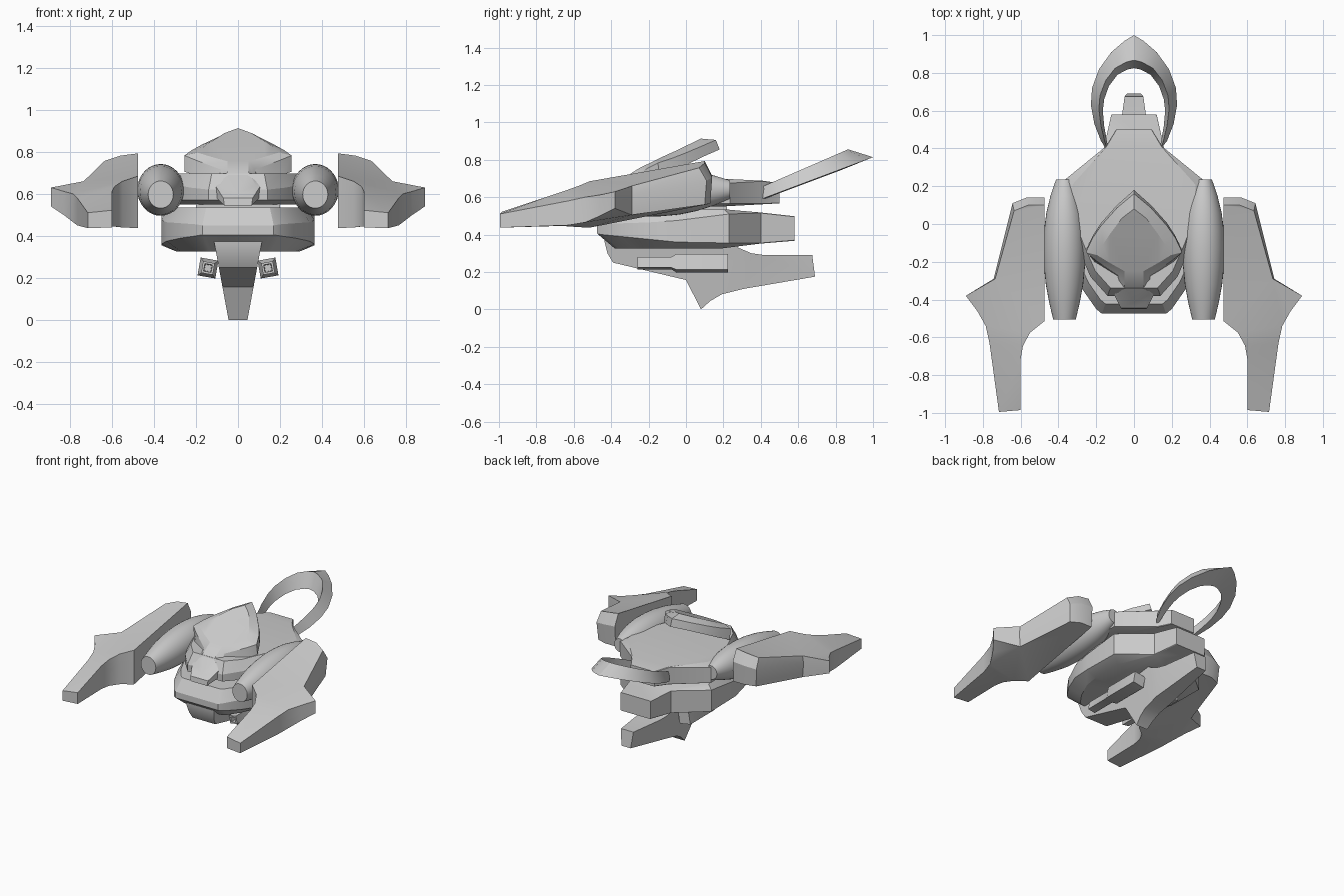
import bpy, bmesh, math

cube = bpy.data.objects.get("Cube")
if cube:
    bpy.data.objects.remove(cube, do_unlink=True)

grey = bpy.data.materials.new("hull grey")
grey.use_nodes = True
grey.diffuse_color = (0.6, 0.6, 0.6, 1)
grey.node_tree.nodes["Principled BSDF"].inputs["Base Color"].default_value = (0.6, 0.6, 0.6, 1)


def loft(name, rings, closed=False, mirror=False, angle=28):
    """Skin a list of equal-length closed rings; cap the ends unless closed."""
    bm = bmesh.new()
    loops = [[bm.verts.new(p) for p in ring] for ring in rings]
    n = len(loops[0])
    pairs = list(zip(loops, loops[1:]))
    if closed:
        pairs.append((loops[-1], loops[0]))
    else:
        bm.faces.new(loops[0])
        bm.faces.new(loops[-1])
    for a, b in pairs:
        for i in range(n):
            j = (i + 1) % n
            bm.faces.new((a[i], a[j], b[j], b[i]))
    if mirror:
        dup = bmesh.ops.duplicate(bm, geom=bm.verts[:] + bm.edges[:] + bm.faces[:])
        for v in dup["geom"]:
            if isinstance(v, bmesh.types.BMVert):
                v.co.x *= -1
    bmesh.ops.remove_doubles(bm, verts=bm.verts, dist=0.0002)
    bmesh.ops.triangulate(bm, faces=[f for f in bm.faces if len(f.verts) > 4])
    bmesh.ops.recalc_face_normals(bm, faces=bm.faces)
    mesh = bpy.data.meshes.new(name)
    bm.to_mesh(mesh)
    bm.free()
    mesh.materials.append(grey)
    obj = bpy.data.objects.new(name, mesh)
    bpy.context.collection.objects.link(obj)
    bpy.ops.object.select_all(action='DESELECT')
    obj.select_set(True)
    bpy.context.view_layer.objects.active = obj
    bpy.ops.object.shade_smooth_by_angle(angle=math.radians(angle))
    return obj


def both(half):
    """Complete a half outline with its mirror image."""
    return half + [(-x, y, z) for x, y, z in reversed(half) if abs(x) > 1e-4]


def hull(name, half, floor, crown, tail):
    """Half outline rows are x, y, low z, high z; crown and floor bulge ahead of the tail."""
    def inset(x, y, k):
        return (x * k, y * k) if y < tail else (x * 0.97, y)
    bottom = [(*inset(x, y, 0.8), min(lo, floor) if y < tail else lo - 0.003) for x, y, lo, hi in half]
    low = [(x, y, lo) for x, y, lo, hi in half]
    high = [(x, y, hi) for x, y, lo, hi in half]
    top = [(*inset(x, y, 0.89), max(hi, crown) if y < tail else hi + 0.003) for x, y, lo, hi in half]
    loft(name, [both(r) for r in (bottom, low, high, top)])


# Two stacked body hulls
hull("lower_hull", [
    (.17, -.475, .405, .45), (.2, -.45, .4, .455), (.27, -.35, .39, .46), (.34, -.2, .375, .465),
    (.365, -.05, .36, .475), (.365, .23, .355, .51), (.16, .4, .355, .515), (.12, .58, .37, .495)],
    .325, .535, .35)
hull("upper_hull", [
    (.14, -.38, .57, .62), (.23, -.28, .57, .63), (.3, -.12, .57, .645),
    (.365, .05, .57, .665), (.365, .235, .565, .675), (.15, .41, .565, .685), (.095, .5, .57, .672)],
    .55, .698, .35)

# Core joining the hulls
loft("hull_core", [[(sx * .2, sy * .22, z) for sx, sy in ((-1, -1), (1, -1), (1, 1), (-1, 1))]
                   for z in (.5, .6)])

# Side pods
pod = [(-.505, .06), (-.42, .08), (-.32, .099), (-.22, .109), (-.13, .112),
       (-.04, .109), (.06, .096), (.15, .074), (.235, .045)]
turn = [i * math.tau / 32 for i in range(32)]
loft("side_pods", [[(.368 + r * math.cos(a), y, .619 + .06 * (y + .13) + r * 1.08 * math.sin(a))
                    for a in turn] for y, r in pod], mirror=True, angle=35)

# Pronged wings: outline rows are x, y, top z, bottom z
wing = [
    (.475, .1, .793, .565), (.56, .1, .782, .565), (.635, .07, .757, .56),
    (.735, -.29, .66, .505), (.89, -.38, .63, .54), (.83, -.46, .612, .5),
    (.785, -.54, .6, .465), (.765, -.63, .58, .45), (.715, -.995, .51, .437),
    (.6, -.985, .522, .44), (.6, -.715, .612, .445), (.588, -.645, .635, .445),
    (.55, -.575, .66, .44), (.475, -.515, .685, .437)]
top = [(x, y, t) for x, y, t, b in wing]
mid = [(x + .008 * (.5 < x < .8 and y > -.3), y + .04 * (y > 0), t - .35 * (t - b)) for x, y, t, b in wing]
low = [(x, y + .03 * (y > 0), b) for x, y, t, b in wing]
loft("wings", [top, mid, low], mirror=True)

# Face plate on top of the body, with a bevelled rim
face = [(0, .08, .913), (.065, .03, .889), (.125, -.05, .85), (.165, -.11, .823), (.195, -.165, .797),
        (.13, -.205, .777), (.05, -.25, .755), (.05, -.33, .705), (.085, -.375, .64), (.06, -.415, .605),
        (0, -.415, .605)]
rim = [(0, .16, .906), (.09, .085, .873), (.175, -.01, .833), (.22, -.075, .808), (.255, -.15, .783),
       (.2, -.195, .76), (.08, -.275, .715), (.078, -.345, .665), (.105, -.375, .635), (.07, -.445, .58),
       (0, -.445, .58)]
under = [(0, .18, .855), (.09, .1, .82), (.175, .005, .775), (.22, -.065, .74), (.255, -.14, .705),
         (.21, -.2, .69), (.1, -.275, .662), (.095, -.345, .65), (.1, -.38, .58), (.065, -.45, .545),
         (0, -.45, .545)]
loft("face_plate", [both(r) for r in (face, rim, under)])

# Tail hoop: three rails swept round from one arm to the other
outer = [(.128, .38), (.175, .44), (.21, .53), (.228, .63), (.222, .72), (.185, .82), (.12, .91), (.05, .97), (0, 1)]
crest = [(.13, .37), (.153, .43), (.175, .52), (.186, .61), (.18, .68), (.15, .76), (.1, .825), (.04, .858), (0, .867)]
inner = [(.126, .37), (.142, .43), (.158, .52), (.165, .6), (.158, .66), (.133, .73), (.088, .79), (.035, .818), (0, .825)]
hoop = []
for o, c, i in zip(outer, crest, inner):
    hoop.append([(*o, .585 + .375 * (o[1] - .39)), (*c, .64 + .434 * (c[1] - .37)),
                 (*i, .58 + .375 * (i[1] - .39))])
hoop += [[(-x, y, z) for x, y, z in ring] for ring in reversed(hoop[:-1])]
loft("tail_hoop", hoop, angle=32)

# Keel with a downward fin
keel = [(-.44, .42), (-.435, .36), (-.42, .3), (-.39, .25), (0, .157), (.08, 0), (.13, .045), (.19, .08),
        (.31, .11), (.69, .175), (.675, .29), (.42, .29), (.35, .3), (.28, .33), (.2, .42)]


def keel_side(s):
    return [(s * (.045 + .185 * z) * min(1, 1 - (y - .32) * 1.4), y, z) for y, z in keel]


loft("keel", [keel_side(-1), keel_side(1)])

# Twin guns beside the keel, with hollow muzzles
gun = [(-.18, .015), (-.26, .018), (-.26, .028), (-.08, .028), (-.05, .043), (.225, .043)]
roll = math.radians(10)
rings = []
for y, r in gun:
    corners = [roll + math.radians(45 + 90 * i) for i in range(4)]
    rings.append([(.143 + r * 1.414 * math.cos(a), y, .247 + r * 1.414 * math.sin(a)) for a in corners])
loft("keel_guns", rings, mirror=True)
